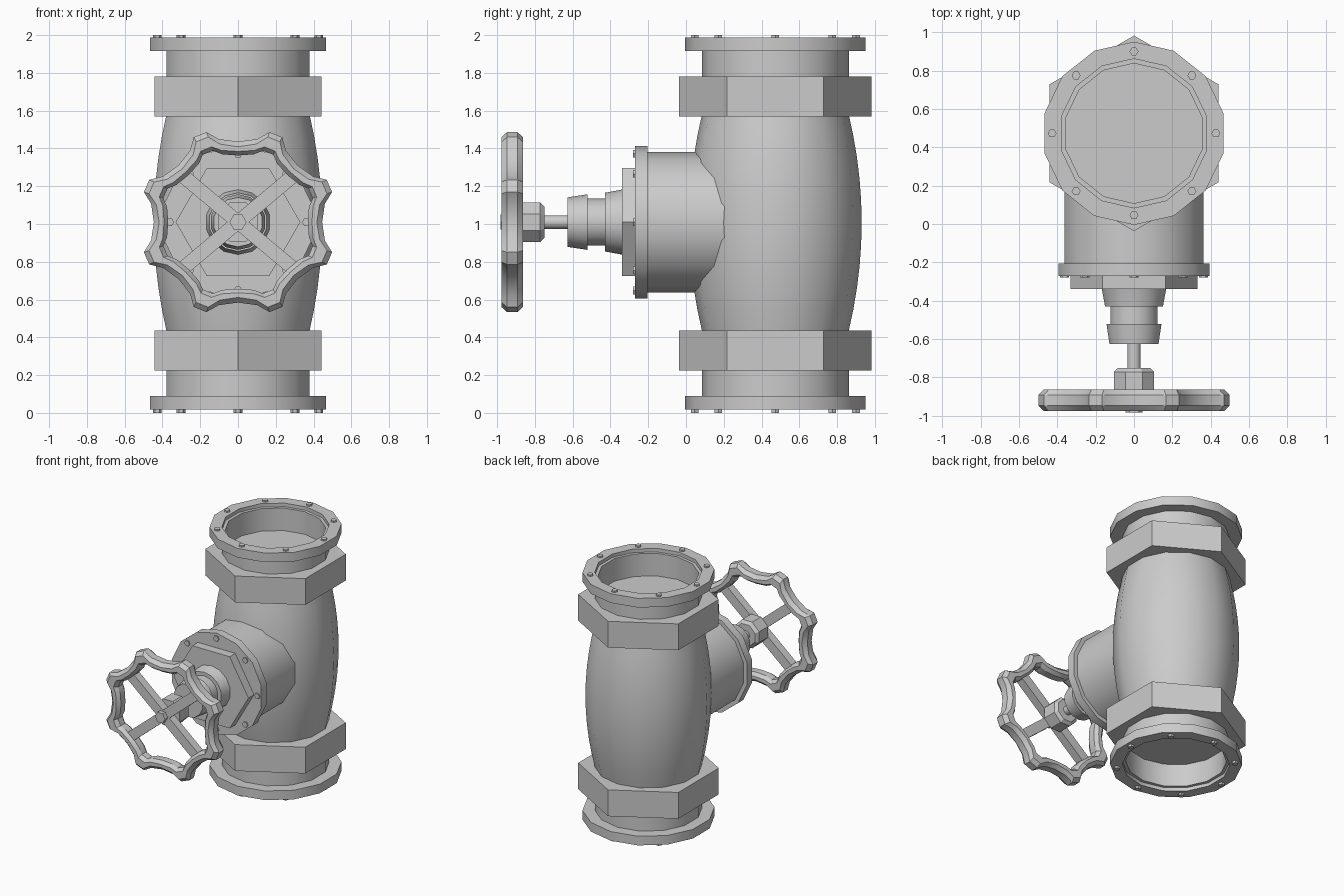
import bpy, bmesh
from math import sin, cos, pi, radians

if "Cube" in bpy.data.objects:
    bpy.data.objects.remove(bpy.data.objects["Cube"])

CY, CZ = 0.473, 1.01      # pipe axis (y) and stem axis (z)


def finish(name, bm):
    bmesh.ops.remove_doubles(bm, verts=bm.verts, dist=1e-5)
    bmesh.ops.recalc_face_normals(bm, faces=bm.faces)
    me = bpy.data.meshes.new(name)
    bm.to_mesh(me)
    bm.free()
    ob = bpy.data.objects.new(name, me)
    bpy.context.collection.objects.link(ob)
    bpy.ops.object.select_all(action='DESELECT')
    ob.select_set(True)
    bpy.context.view_layer.objects.active = ob
    bpy.ops.object.shade_smooth_by_angle(angle=radians(30))
    return ob


def upright(u, v, h):     # local frame of the vertical pipe
    return (u, CY + v, h)


def sideways(u, v, h):    # local frame of the stem, h runs along y
    return (u, h, CZ + v)


def skin(bm, rings, loop):
    """Bridge consecutive rings; loop joins the last one to the first."""
    n = len(rings[0])
    for i in range(len(rings) if loop else len(rings) - 1):
        a, b = rings[i], rings[(i + 1) % len(rings)]
        for j in range(n):
            k = (j + 1) % n
            bm.faces.new((a[j], a[k], b[k], b[j]))
    if not loop:
        bm.faces.new(rings[0])
        bm.faces.new(rings[-1])


def lathe(name, frame, profile, n=14, phase=pi / 2, center=(0, 0), loop=False):
    bm = bmesh.new()
    rings = [[bm.verts.new(frame(center[0] + r * cos(phase + 2 * pi * j / n),
                                 center[1] + r * sin(phase + 2 * pi * j / n), h))
              for j in range(n)] for r, h in profile]
    skin(bm, rings, loop)
    return finish(name, bm)


def bolts(name, frame, radius, h0, h1):
    for i in range(8):
        a = i * pi / 4
        lathe(f"{name}_{i + 1}", frame, [(0.023, h0), (0.023, h1)], 6, 0,
              (radius * cos(a), radius * sin(a)))


# Bulging valve body
body = [(0.388 + 0.069 * (1 - (i / 5) ** 2), 1.007 + 0.115 * i) for i in range(-5, 6)]
lathe("valve_body", upright, body)

# Hex collars, open flanged necks and flange bolts, top and bottom
neck = [(0.365, 1.75), (0.389, 1.75), (0.389, 1.915), (0.478, 1.915),
        (0.478, 1.988), (0.389, 1.988), (0.389, 1.96), (0.365, 1.96)]
for end, flip in (("top", lambda z: z), ("bottom", lambda z: 2.005 - z)):
    lathe(end + "_hex_collar", upright, [(0.51, flip(1.57)), (0.51, flip(1.78))], 6)
    lathe(end + "_flanged_neck", upright, [(r, flip(z)) for r, z in neck], loop=True)
    tip = 2.0 if end == "top" else 0.0
    bolts(end + "_bolt", upright, 0.427, flip(1.97), tip)

# Bonnet branch with its flange, bolts and hex plate
lathe("bonnet", sideways, [(0.372, 0.3), (0.372, -0.22)])
lathe("bonnet_flange", sideways, [(0.404, -0.205), (0.404, -0.27)])
bolts("bonnet_bolt", sideways, 0.362, -0.25, -0.28)
lathe("bonnet_hex_plate", sideways, [(0.33, -0.26), (0.33, -0.34)], 6, 0)

# Stepped gland, stem, hub and wheel nut
lathe("gland", sideways, [(0.175, -0.33), (0.172, -0.34), (0.155, -0.43), (0.125, -0.43),
                          (0.125, -0.522), (0.147, -0.522), (0.131, -0.627)])
lathe("stem", sideways, [(0.036, -0.6), (0.036, -0.78)])
lathe("wheel_hub", sideways, [(0.09, -0.75), (0.113, -0.772), (0.113, -0.885)], 8, pi / 8)
lathe("wheel_nut", sideways, [(0.045, -0.93), (0.045, -0.983)], 6, 0)

# Scalloped handwheel rim: eight lobes with an octagonal section
bm = bmesh.new()
wave = [(-4, 0.515), (4, 0.515), (10, 0.462), (22.5, 0.437), (35, 0.462)]
outline = [(radians(22.5 + 45 * k + a), r) for k in range(8) for a, r in wave]
section = [(0, 0, -0.028), (0, 0, 0.028), (0.028, 0, 0.056), (0, 0.022, 0.056),
           (0, 0, 0.028), (0, 0, -0.028), (0, 0.022, -0.056), (0.028, 0, -0.056)]
rings = []
for i, (cut, grow, dy) in enumerate(section):
    inner = i in (3, 4, 5, 6)
    ring = []
    for a, r in outline:
        rad = 0.362 + 0.6 * (r - 0.437) + grow if inner else r - cut
        ring.append(bm.verts.new(sideways(1.02 * rad * cos(a), 0.975 * rad * sin(a),
                                          -0.92 + dy)))
    rings.append(ring)
skin(bm, rings, True)
finish("handwheel_rim", bm)

# Two crossing bars make the four spokes
for i, angle in enumerate((40, -40)):
    bpy.ops.mesh.primitive_cube_add(size=1, location=(0, -0.917, CZ),
                                    rotation=(0, radians(angle), 0))
    bar = bpy.context.object
    bar.name = f"spoke_bar_{i + 1}"
    bar.scale = (0.8, 0.065, 0.075)
